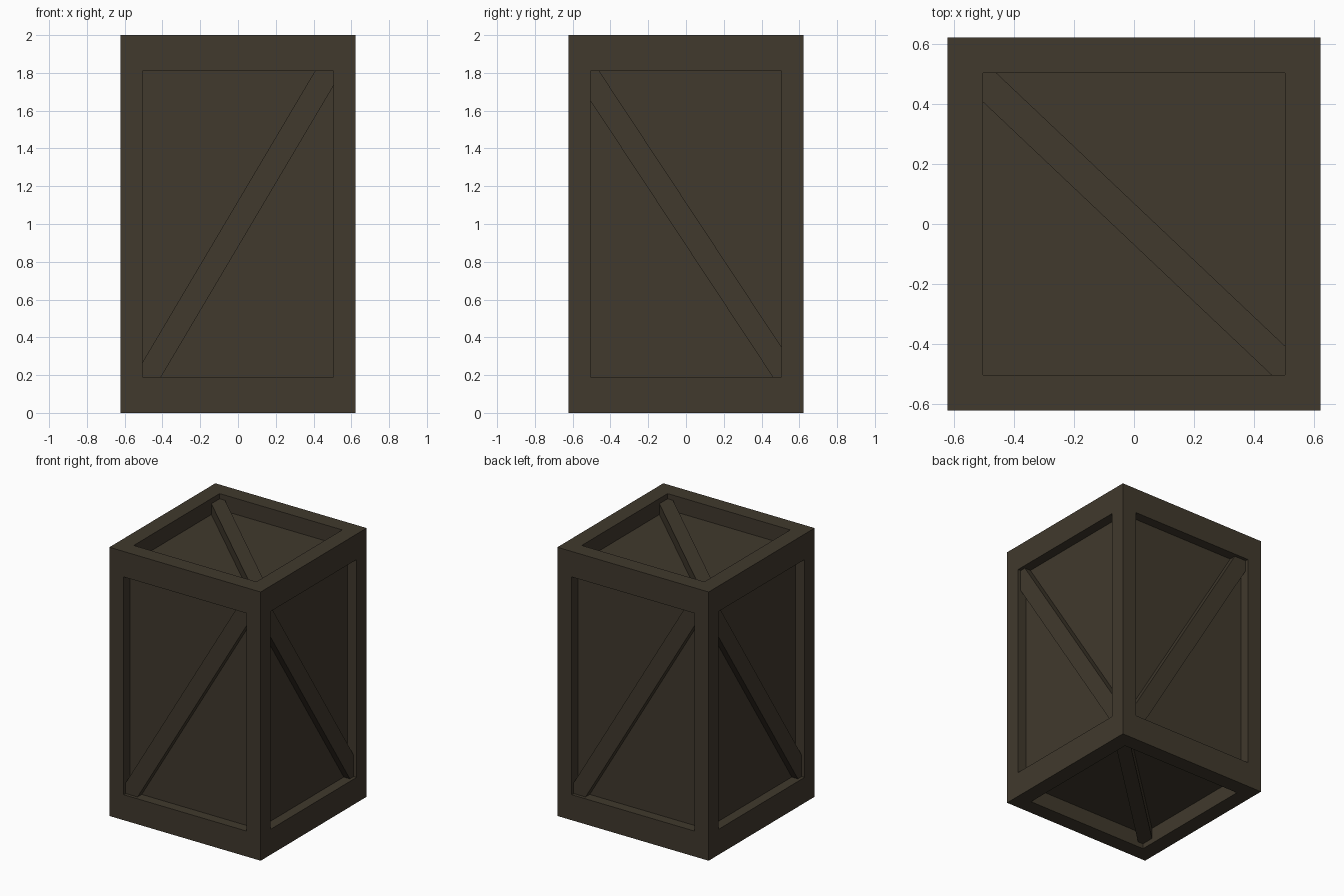
import bpy, bmesh
from mathutils import Vector

if "Cube" in bpy.data.objects:
    bpy.data.objects.remove(bpy.data.objects["Cube"])

W, H = 1.246, 2.0          # crate width and height
RIM, DEEP = 0.118, 0.074   # frame width and panel recess (before stretching in z)
BRACE = 0.024              # brace sits this far below the frame surface
S = H / W                  # vertical stretch

wood = bpy.data.materials.new("dark wood")
wood.diffuse_color = (0.052, 0.041, 0.026, 1)
wood.use_nodes = True
wood.node_tree.nodes["Principled BSDF"].inputs["Base Color"].default_value = wood.diffuse_color


def finish(name, bm):
    bmesh.ops.recalc_face_normals(bm, faces=bm.faces)
    me = bpy.data.meshes.new(name)
    bm.to_mesh(me)
    bm.free()
    me.materials.append(wood)
    ob = bpy.data.objects.new(name, me)
    bpy.context.collection.objects.link(ob)
    return ob


# Crate body: cube with a recessed panel on every side, stretched to height
bm = bmesh.new()
bmesh.ops.create_cube(bm, size=W)
sides = bm.faces[:]
bmesh.ops.inset_individual(bm, faces=sides, thickness=RIM, use_even_offset=True)
for f in sides:
    n = f.normal.copy()
    panel = bmesh.ops.extrude_discrete_faces(bm, faces=[f])["faces"][0]
    bmesh.ops.translate(bm, verts=panel.verts[:], vec=-n * DEEP)
for v in bm.verts:
    v.co.z = v.co.z * S + H / 2
finish("crate_body", bm)


# Diagonal brace: strip clipped to the panel window, in face axes u, v, normal n
def brace(name, u, v, n, a, b):
    """a, b: how far the strip reaches from the corner along u and v."""
    u, v, n = Vector(u), Vector(v), Vector(n)
    k = S if n.z else 1
    hu = W / 2 - RIM
    hv = hu * S if v.z else hu
    outline = [(-hu, b - hv), (-hu, -hv), (a - hu, -hv),
               (hu, hv - b), (hu, hv), (hu - a, hv)]
    bm = bmesh.new()
    low, top = [[bm.verts.new(u * p + v * q + n * k * (W / 2 - d) + Vector((0, 0, H / 2)))
                 for p, q in outline] for d in (DEEP, BRACE)]
    bm.faces.new(low)
    bm.faces.new(top)
    for i in range(6):
        j = (i + 1) % 6
        bm.faces.new((low[i], low[j], top[j], top[i]))
    finish(name, bm)


X, Y, Z = (1, 0, 0), (0, 1, 0), (0, 0, 1)
NX, NY, NZ = (-1, 0, 0), (0, -1, 0), (0, 0, -1)
# Wall braces
brace("front_brace", X, Z, NY, 0.097, 0.08)
brace("back_brace", NX, Z, Y, 0.097, 0.08)
brace("right_brace", NY, Z, X, 0.045, 0.16)
brace("left_brace", Y, Z, NX, 0.045, 0.16)
# Lid and base braces
brace("top_brace", Y, NX, Z, 0.097, 0.045)
brace("bottom_brace", Y, X, NZ, 0.097, 0.045)
